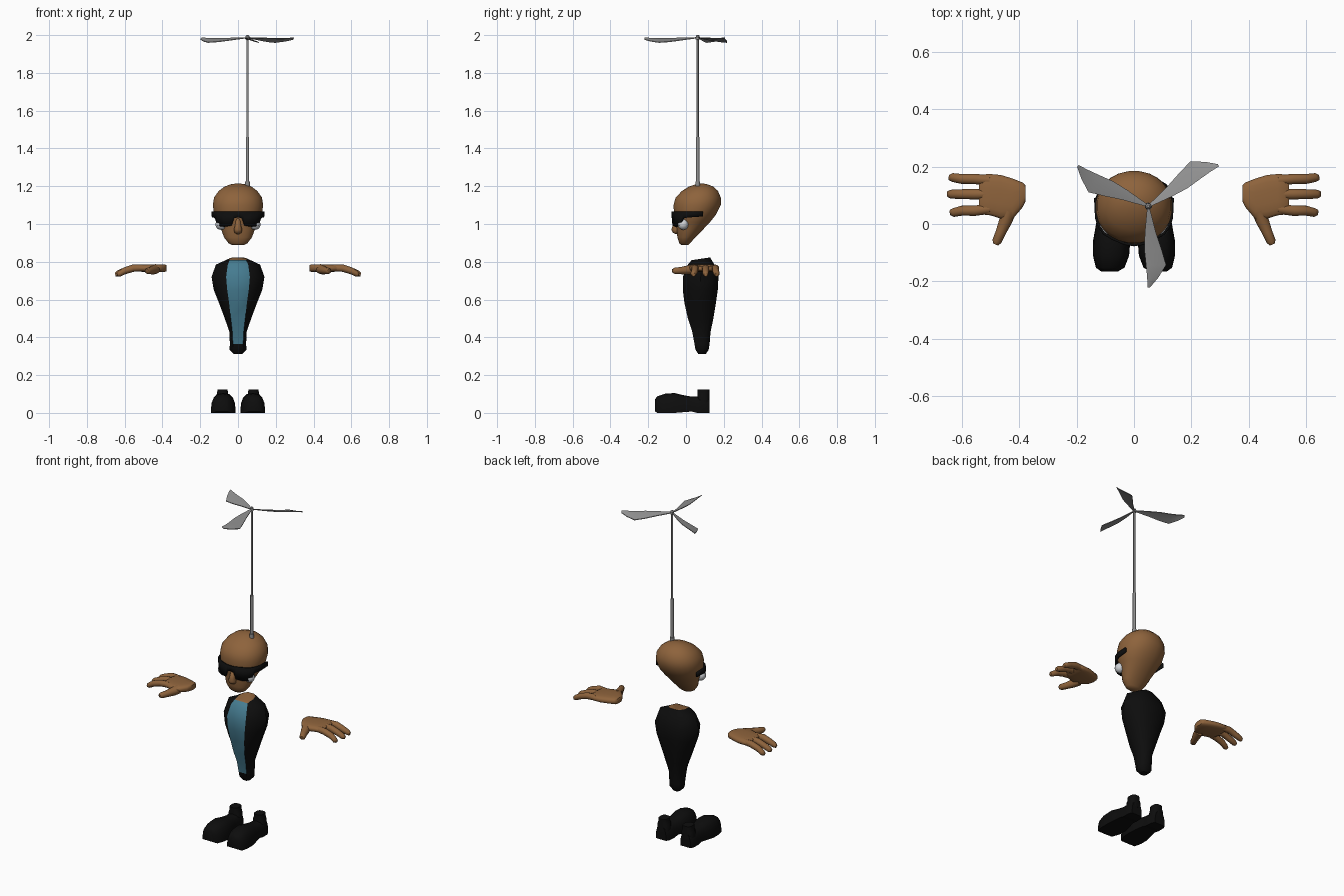
import bpy, bmesh, math
from mathutils import Vector, Matrix

cube = bpy.data.objects.get("Cube")
if cube:
    bpy.data.objects.remove(cube, do_unlink=True)


def material(name, rgb):
    m = bpy.data.materials.new(name)
    m.use_nodes = True
    m.diffuse_color = (*rgb, 1)
    m.node_tree.nodes["Principled BSDF"].inputs["Base Color"].default_value = (*rgb, 1)
    return m


SKIN = material("brown skin", (0.27, 0.125, 0.045))
BLACK = material("black", (0.004, 0.004, 0.004))
BLUE = material("teal shirt", (0.06, 0.2, 0.28))
GREY = material("grey metal", (0.28, 0.28, 0.28))
WHITE = material("eye white", (0.62, 0.64, 0.67))


def finish(name, bm, mats, angle=50, side=1):
    """Turn a bmesh into a shaded object; side -1 mirrors it to the right."""
    if side < 0:
        bmesh.ops.scale(bm, vec=(-1, 1, 1), verts=bm.verts)
    bmesh.ops.recalc_face_normals(bm, faces=bm.faces)
    me = bpy.data.meshes.new(name)
    bm.to_mesh(me)
    bm.free()
    for m in mats:
        me.materials.append(m)
    for p in me.polygons:
        p.use_smooth = True
    me.set_sharp_from_angle(angle=math.radians(angle))
    ob = bpy.data.objects.new(name, me)
    bpy.context.collection.objects.link(ob)
    return ob


def loft(bm, rings, paint=None):
    """Skin closed rings of points and cap both ends."""
    vs = [[bm.verts.new(p) for p in ring] for ring in rings]
    n = len(vs[0])
    for i, (a, b) in enumerate(zip(vs, vs[1:])):
        for k in range(n):
            f = bm.faces.new((a[k], a[(k + 1) % n], b[(k + 1) % n], b[k]))
            f.material_index = paint(i, k) if paint else 0
    return bm.faces.new(vs[0]), bm.faces.new(vs[-1])


def oval(n, a, b, power=1.0):
    """Superellipse outline; a power under 1 makes it boxier."""
    out = []
    for k in range(n):
        t = math.tau * (k + 0.5) / n
        c, s = math.cos(t), math.sin(t)
        out.append((math.copysign(abs(c) ** power * a, c),
                    math.copysign(abs(s) ** power * b, s)))
    return out


def tube(bm, path, n=10):
    """Round tube through (x, y, z, radius) points."""
    axis = Vector(path[-1][:3]) - Vector(path[0][:3])
    q = axis.to_track_quat('Z', 'Y')
    loft(bm, [[Vector(p[:3]) + q @ Vector((u, v, 0)) for u, v in oval(n, p[3], p[3])]
              for p in path])


# Head: height, half width, front y, back y
head_rows = [
    (0.888, 0.03, -0.025, 0.012), (0.898, 0.05, -0.036, 0.022),
    (0.93, 0.075, -0.046, 0.05), (0.97, 0.089, -0.05, 0.09),
    (1.01, 0.108, -0.054, 0.128), (1.05, 0.128, -0.064, 0.16),
    (1.10, 0.134, -0.067, 0.185), (1.14, 0.128, -0.056, 0.185),
    (1.175, 0.103, -0.022, 0.17), (1.198, 0.072, 0.015, 0.145),
    (1.21, 0.04, 0.05, 0.115), (1.214, 0.012, 0.075, 0.092)]
bm = bmesh.new()
loft(bm, [[(x, y + (f + b) / 2, z) for x, y in oval(24, w, (b - f) / 2, 0.95)]
          for z, w, f, b in head_rows])
finish("head", bm, [SKIN], 80)

# Nose
bm = bmesh.new()
tube(bm, [(0, -0.048, 1.03, 0.011), (0, -0.053, 0.995, 0.016), (0, -0.055, 0.97, 0.023),
          (0, -0.05, 0.955, 0.02), (0, -0.045, 0.946, 0.008)])
finish("nose", bm, [SKIN], 80)

# Eyes
for side, tag in ((1, "left"), (-1, "right")):
    bm = bmesh.new()
    bmesh.ops.create_uvsphere(bm, u_segments=16, v_segments=10, radius=0.029,
                              matrix=Matrix.Translation((0.09, -0.015, 0.998)))
    finish(tag + "_eye", bm, [WHITE], 80, side)

# Sunglasses: x, y and lower edge along one half, mirrored across the bridge
half = [(0, -0.077, 1.035), (0.022, -0.075, 1.03), (0.036, -0.072, 0.992),
        (0.075, -0.056, 0.985), (0.108, -0.036, 0.99), (0.124, -0.014, 1.032),
        (0.136, 0.02, 1.035), (0.139, 0.09, 1.04)]
outline = [(-x, y, z) for x, y, z in half[:0:-1]] + half
bm = bmesh.new()
cols = [(bm.verts.new((x, y, low)), bm.verts.new((x, y, 1.066))) for x, y, low in outline]
for a, b in zip(cols, cols[1:]):
    bm.faces.new((a[0], b[0], b[1], a[1]))
shades = finish("sunglasses", bm, [BLACK], 40)
mod = shades.modifiers.new("thickness", 'SOLIDIFY')
mod.thickness = 0.009

# Torso: height, half width, front y, back y, half width of the shirt strip
torso_rows = [
    (0.312, 0.022, 0.065, 0.105, 0.012), (0.335, 0.045, 0.05, 0.12, 0.025),
    (0.365, 0.043, 0.045, 0.125, 0.027), (0.43, 0.046, 0.033, 0.13, 0.03),
    (0.50, 0.07, 0.01, 0.145, 0.038), (0.58, 0.1, -0.008, 0.158, 0.047),
    (0.65, 0.128, -0.017, 0.168, 0.057), (0.72, 0.14, -0.016, 0.172, 0.063),
    (0.785, 0.117, 0.01, 0.15, 0.054), (0.816, 0.049, 0.03, 0.128, 0.044)]


def torso_ring(z, w, f, b, s):
    d = b - f
    right = [(s, f), (max(0.8 * w, s), f + 0.2 * d), (w, f + 0.5 * d),
             (0.82 * w, f + 0.82 * d), (0.4 * w, b)]
    ring = right + [(-x, y) for x, y in right[::-1]]
    tilt = 0.15 if z > 0.8 else 0
    return [(x, y, z + tilt * (y - 0.08)) for x, y in ring]


bm = bmesh.new()
_, neck = loft(bm, [torso_ring(*r) for r in torso_rows],
               lambda i, k: 1 if k == 9 and i >= 2 else 0)
neck.material_index = 2
finish("torso", bm, [BLACK, BLUE, SKIN], 45)

# Shoes: y, centre x, half width, top, sole height
shoe_rows = [
    (-0.165, 0.085, 0.03, 0.07, 0.008), (-0.152, 0.083, 0.05, 0.088, 0),
    (-0.11, 0.08, 0.063, 0.102, 0), (-0.06, 0.078, 0.065, 0.105, 0),
    (-0.01, 0.078, 0.056, 0.093, 0.004), (0.03, 0.08, 0.048, 0.086, 0.007),
    (0.06, 0.081, 0.046, 0.086, 0), (0.105, 0.082, 0.044, 0.086, 0),
    (0.124, 0.083, 0.034, 0.08, 0)]


def shoe_ring(y, cx, w, top, sole):
    arch = [math.pi * k / 8 for k in range(9)]
    return [(cx + w, y, sole)] + [
        (cx + w * math.copysign(abs(math.cos(t)) ** 0.7, math.cos(t)), y,
         sole + 0.02 + (top - sole - 0.02) * math.sin(t)) for t in arch] + [(cx - w, y, sole)]


for side, tag in ((1, "left"), (-1, "right")):
    bm = bmesh.new()
    loft(bm, [shoe_ring(*r) for r in shoe_rows])
    loft(bm, [[(0.082 + x, 0.093 + y, z) for x, y in oval(12, w, 0.032, 0.7)]
              for z, w in ((0.05, 0.04), (0.09, 0.036), (0.105, 0.029), (0.125, 0.028))])
    finish(tag + "_shoe", bm, [BLACK], 50, side)

# Hands: palm rows are x, low y, high y, half thickness
palm_rows = [
    (0.378, 0.078, 0.136, 0.016), (0.388, 0.058, 0.145, 0.02),
    (0.425, 0.014, 0.16, 0.021), (0.465, 0.018, 0.172, 0.021),
    (0.50, 0.029, 0.175, 0.02), (0.525, 0.032, 0.174, 0.018),
    (0.54, 0.045, 0.165, 0.01)]
for side, tag in ((1, "left"), (-1, "right")):
    bm = bmesh.new()
    loft(bm, [[(x, (lo + hi) / 2 + u, 0.766 + v) for u, v in oval(16, (hi - lo) / 2, t, 0.7)]
              for x, lo, hi, t in palm_rows])
    for base, tip, length in ((0.152, 0.162, 0), (0.104, 0.104, 0.006), (0.053, 0.04, -0.004)):
        mid = (base + tip) / 2
        tube(bm, [(0.50, base, 0.767, 0.018), (0.555, mid, 0.766, 0.019),
                  (0.60, mid, 0.752, 0.018), (0.632 + length, tip, 0.737, 0.016),
                  (0.644 + length, tip, 0.732, 0.01)])
    tube(bm, [(0.435, 0.045, 0.762, 0.026), (0.447, 0.012, 0.757, 0.024),
              (0.464, -0.028, 0.753, 0.019), (0.478, -0.06, 0.752, 0.017),
              (0.482, -0.071, 0.752, 0.01)])
    finish(tag + "_hand", bm, [SKIN], 60, side)

# Rotor mast
HUB = Vector((0.05, 0.062, 0))
bm = bmesh.new()
loft(bm, [[HUB + Vector((u, v, z)) for u, v in oval(10, r, r)]
          for z, r in ((1.19, 0.013), (1.225, 0.013), (1.226, 0.009), (1.46, 0.009),
                       (1.461, 0.006), (1.975, 0.006), (1.978, 0.011), (1.995, 0.01),
                       (2.0, 0.005))])
finish("rotor_mast", bm, [GREY], 40)

# Rotor blades: distance out, straight edge offset, wide edge offset, drop of wide edge
blade_rows = [(0.004, -0.004, 0.004, 0.0), (0.09, -0.012, 0.026, 0.012),
              (0.15, -0.014, 0.046, 0.02), (0.205, -0.008, 0.062, 0.024),
              (0.25, -0.004, 0.034, 0.017), (0.283, -0.003, 0.006, 0.008)]
for i in range(3):
    spin = Matrix.Rotation(math.radians(30 + 120 * i), 3, 'Z')
    bm = bmesh.new()
    rings = []
    for r, lo, hi, drop in blade_rows:
        top = [(r, lo, 1.989 - 0.2 * drop), (r, (lo + hi) / 2, 1.988 - 0.5 * drop),
               (r, hi, 1.987 - drop)]
        under = [(x, y, z - 0.004) for x, y, z in top[::-1]]
        rings.append([HUB + spin @ Vector(p) for p in top + under])
    loft(bm, rings)
    finish("rotor_blade_%d" % (i + 1), bm, [GREY], 40)
